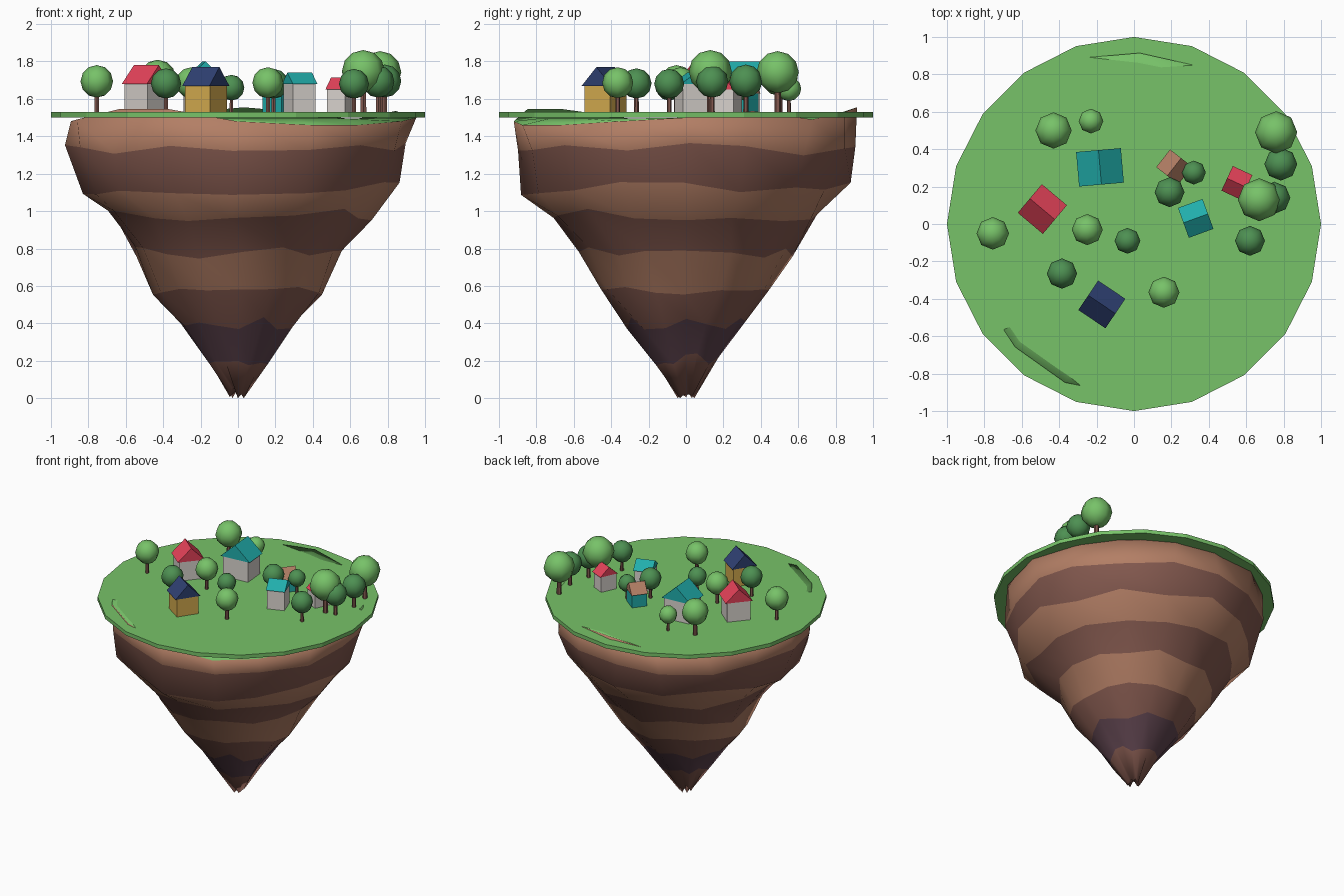
import bpy, bmesh, math, random
from mathutils import Matrix

if "Cube" in bpy.data.objects:
    bpy.data.objects.remove(bpy.data.objects["Cube"])

random.seed(7)
TOP = 1.53


def mat(name, r, g, b):
    m = bpy.data.materials.new(name)
    m.diffuse_color = (r, g, b, 1)
    m.use_nodes = True
    m.node_tree.nodes["Principled BSDF"].inputs["Base Color"].default_value = m.diffuse_color
    return m


GRASS = mat("grass green", .185, .54, .14)
DARK = mat("dark leaf green", .075, .28, .085)
BROWN = mat("brown rock", .45, .21, .13)
EARTH = mat("dark earth", .225, .098, .076)
PURPLE = mat("purple rock", .11, .056, .075)
RED = mat("roof red", .78, .055, .10)
TEAL = mat("teal", .015, .42, .41)
NAVY = mat("navy", .028, .052, .17)
MUSTARD = mat("mustard", .68, .42, .08)
GREY = mat("plaster grey", .70, .66, .62)


def finish(name, bm, mats, matrix=Matrix(), smooth=False):
    bmesh.ops.recalc_face_normals(bm, faces=bm.faces)
    for f in bm.faces:
        f.smooth = smooth
    me = bpy.data.meshes.new(name)
    bm.to_mesh(me)
    bm.free()
    for m in mats:
        me.materials.append(m)
    ob = bpy.data.objects.new(name, me)
    ob.matrix_world = matrix
    bpy.context.collection.objects.link(ob)
    return ob


# Grass disc
bm = bmesh.new()
bmesh.ops.create_cone(bm, cap_ends=True, segments=20, radius1=1, radius2=1, depth=.03)
bmesh.ops.rotate(bm, verts=bm.verts, matrix=Matrix.Rotation(math.pi / 2, 3, 'Z'))
finish("grass_disc", bm, [GRASS], Matrix.Translation((0, 0, TOP - .015)))

# Layered rock: jittered rings, one colour per layer
N = 16
RINGS = [(.935, 1.5), (.915, 1.33), (.85, 1.12), (.72, .98), (.57, .78),
         (.455, .58), (.315, .40), (.17, .21), (.045, .02)]
LAYERS = [1, 2, 1, 2, 1, 2, 3, 2]
RIM = [1.50, 1.535, 1.49, 1.53, 1.555, 1.52, 1.51, 1.49,
       1.48, 1.49, 1.545, 1.545, 1.48, 1.46, 1.46, 1.48]
# Overhanging ledges: (ring, column) -> radius factor
LEDGES = {(2, 10): 1.07, (3, 10): .9, (2, 12): 1.05, (2, 4): 1.03, (3, 14): 1.06, (4, 14): .95}
bm = bmesh.new()
column = [random.uniform(-.02, .02) for _ in range(N)]
rows = [[bm.verts.new((.79 * math.cos(2 * math.pi * i / N),
                       .79 * math.sin(2 * math.pi * i / N), 1.495)) for i in range(N)]]
for k, (r, z) in enumerate(RINGS):
    row = []
    for i in range(N):
        a = 2 * math.pi * (i + random.uniform(-.12, .12)) / N
        rr = r * (1 + column[i] + random.uniform(-.03, .03)) * LEDGES.get((k, i), 1)
        zz = RIM[i] if k == 0 else max(0, z + random.uniform(-.035, .035))
        row.append(bm.verts.new((rr * math.cos(a), rr * math.sin(a), zz)))
    rows.append(row)
for k in range(len(rows) - 1):
    for i in range(N):
        j = (i + 1) % N
        f = bm.faces.new((rows[k][i], rows[k][j], rows[k + 1][j], rows[k + 1][i]))
        f.material_index = 0 if k == 0 else LAYERS[k - 1]
bm.faces.new(rows[0])
tip = bm.verts.new((0, 0, .05))
for i in range(N):
    f = bm.faces.new((rows[-1][i], rows[-1][(i + 1) % N], tip))
    f.material_index = 2
finish("rock_base", bm, [GRASS, BROWN, EARTH, PURPLE], smooth=True)


# Houses: box walls and a solid gable roof, ridge along local x
def house(n, x, y, angle, length, span, eave, ridge, wall, roof):
    place = Matrix.Translation((x, y, 0)) @ Matrix.Rotation(math.radians(angle), 4, 'Z')
    bm = bmesh.new()
    bmesh.ops.create_cube(bm, size=1)
    h = eave - TOP + .01
    bmesh.ops.scale(bm, verts=bm.verts, vec=(length * .92, span * .86, h))
    bmesh.ops.translate(bm, verts=bm.verts, vec=(0, 0, TOP - .01 + h / 2))
    finish(f"house_walls_{n}", bm, [wall], place)
    bm = bmesh.new()
    ends = [[bm.verts.new((s * length / 2, py, pz)) for py, pz in
             ((-span / 2, eave), (span / 2, eave), (0, ridge))] for s in (-1, 1)]
    for e in ends:
        bm.faces.new(e)
    for i in range(3):
        j = (i + 1) % 3
        bm.faces.new((ends[0][i], ends[0][j], ends[1][j], ends[1][i]))
    finish(f"house_roof_{n}", bm, [roof], place)


HOUSES = [
    (-.49, .08, -40, .175, .20, 1.68, 1.78, GREY, RED),
    (-.182, .303, -85, .185, .24, 1.69, 1.80, GREY, TEAL),
    (-.172, -.43, -34, .175, .19, 1.67, 1.77, MUSTARD, NAVY),
    (.215, .305, 52, .12, .15, 1.63, 1.70, TEAL, BROWN),
    (.33, .03, 20, .14, .17, 1.68, 1.74, GREY, TEAL),
    (.55, .22, -25, .115, .145, 1.65, 1.715, GREY, RED),
]
for n, h in enumerate(HOUSES, 1):
    house(n, *h)


# Trees: thin trunk and an eight-sided ball crown, all sized from the crown radius
def tree(n, x, y, r, leaf):
    cz = 1.88 * r
    place = Matrix.Translation((x, y, TOP))
    bm = bmesh.new()
    bmesh.ops.create_cone(bm, cap_ends=True, segments=6, radius1=.16 * r,
                          radius2=.14 * r, depth=cz)
    bmesh.ops.translate(bm, verts=bm.verts, vec=(0, 0, cz / 2))
    finish(f"tree_trunk_{n}", bm, [EARTH], place)
    bm = bmesh.new()
    bmesh.ops.create_uvsphere(bm, u_segments=8, v_segments=6, radius=r)
    bmesh.ops.translate(bm, verts=bm.verts, vec=(0, 0, cz))
    finish(f"tree_crown_{n}", bm, [leaf], place, smooth=True)


TREES = [
    (-.755, -.05, .087, GRASS), (-.43, .5, .097, GRASS), (-.23, .55, .066, GRASS),
    (-.25, -.03, .083, GRASS), (.16, -.365, .083, GRASS), (.76, .49, .113, GRASS),
    (.67, .13, .115, GRASS), (-.385, -.265, .081, DARK), (-.035, -.09, .069, DARK),
    (.19, .17, .08, DARK), (.32, .275, .064, DARK), (.785, .32, .088, DARK),
    (.75, .14, .086, DARK), (.62, -.09, .08, DARK),
]
for n, t in enumerate(TREES, 1):
    tree(n, *t)
